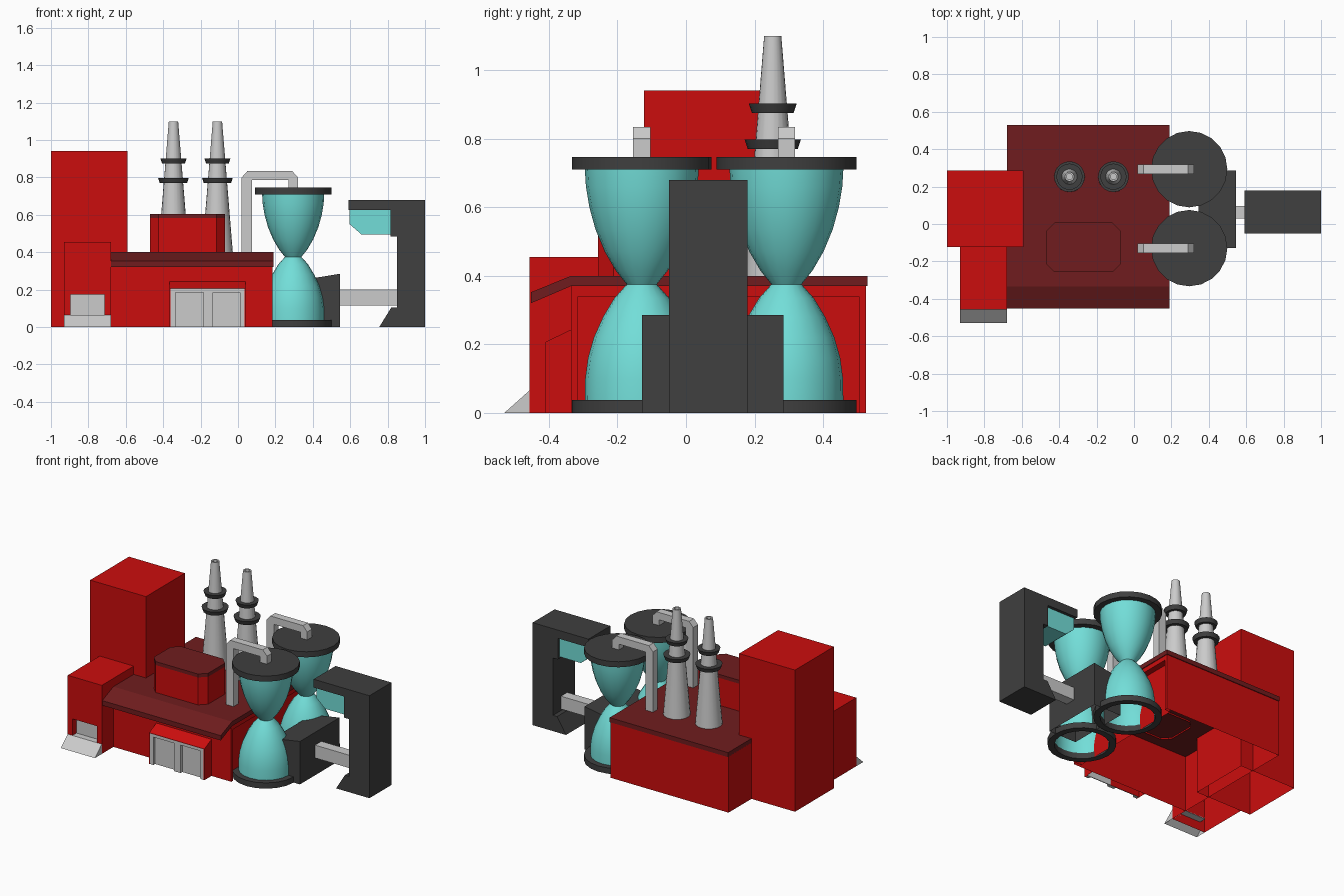
import bpy, bmesh, math
from mathutils import Vector

if "Cube" in bpy.data.objects:
    bpy.data.objects.remove(bpy.data.objects["Cube"])


def material(name, col):
    m = bpy.data.materials.new(name)
    m.diffuse_color = (*col, 1)
    m.use_nodes = True
    m.node_tree.nodes["Principled BSDF"].inputs["Base Color"].default_value = m.diffuse_color
    return m


RED = material("red", (0.6, 0.004, 0.004))
MAROON = material("maroon", (0.16, 0.012, 0.013))
DARK = material("dark_grey", (0.05, 0.05, 0.05))
TEAL = material("teal", (0.17, 0.73, 0.69))


def finish(name, bm, mat, bottomless=False):
    bmesh.ops.recalc_face_normals(bm, faces=bm.faces)
    if bottomless:
        open_bottom(bm)
    me = bpy.data.meshes.new(name)
    bm.to_mesh(me)
    bm.free()
    ob = bpy.data.objects.new(name, me)
    bpy.context.collection.objects.link(ob)
    if mat:
        me.materials.append(mat)
    return ob


def open_bottom(bm):
    low = min(v.co.z for v in bm.verts)
    faces = [f for f in bm.faces if all(v.co.z < low + 1e-4 for v in f.verts)]
    bmesh.ops.delete(bm, geom=faces, context='FACES')


def prism(name, pts, axis, a, b, mat=None, bottomless=False):
    """Extrude a 2D outline along an axis from a to b."""
    place = {'x': lambda p, t: (t, p[0], p[1]),
             'y': lambda p, t: (p[0], t, p[1]),
             'z': lambda p, t: (p[0], p[1], t)}[axis]
    bm = bmesh.new()
    f = bm.faces.new([bm.verts.new(place(p, a)) for p in pts])
    ext = bmesh.ops.extrude_face_region(bm, geom=[f], use_keep_orig=True)
    vs = [g for g in ext['geom'] if isinstance(g, bmesh.types.BMVert)]
    bmesh.ops.translate(bm, verts=vs, vec=Vector(place((0, 0), b - a)))
    return finish(name, bm, mat, bottomless)


def box(name, x0, x1, y0, y1, z0, z1, mat=None, bottomless=False):
    return prism(name, [(x0, y0), (x1, y0), (x1, y1), (x0, y1)], 'z', z0, z1, mat, bottomless)


def lathe(name, prof, x, y, sides, mat=None, closed=False):
    """Spin (radius, z) points; radius 0 ends become poles."""
    bm = bmesh.new()
    vs = [bm.verts.new((r, 0, z)) for r, z in prof]
    edges = [bm.edges.new(p) for p in zip(vs, vs[1:])]
    if closed:
        edges.append(bm.edges.new((vs[-1], vs[0])))
    bmesh.ops.spin(bm, geom=vs + edges, cent=(0, 0, 0), axis=(0, 0, 1),
                   angle=2 * math.pi, steps=sides, use_duplicate=False)
    bmesh.ops.remove_doubles(bm, verts=bm.verts, dist=1e-5)
    bmesh.ops.translate(bm, verts=bm.verts, vec=(x, y, 0))
    ob = finish(name, bm, mat)
    bpy.ops.object.select_all(action='DESELECT')
    bpy.context.view_layer.objects.active = ob
    ob.select_set(True)
    bpy.ops.object.shade_smooth_by_angle(angle=math.radians(35))
    return ob


def carve(ob, *bounds):
    """Cut a box recess, then open the underside."""
    cutter = box("cutter", *bounds)
    cutter.hide_render = True
    mod = ob.modifiers.new("recess", 'BOOLEAN')
    mod.operation, mod.object, mod.solver = 'DIFFERENCE', cutter, 'EXACT'
    bpy.context.view_layer.objects.active = ob
    bpy.ops.object.modifier_apply(modifier=mod.name)
    bpy.data.objects.remove(cutter)
    bm = bmesh.new()
    bm.from_mesh(ob.data)
    open_bottom(bm)
    bm.to_mesh(ob.data)
    bm.free()


# main hall: open shell with a recessed panel on the right end
hall = box("main_hall", -0.68, 0.185, -0.335, 0.525, 0, 0.375, RED)
carve(hall, 0.145, 0.3, -0.315, 0.505, -0.1, 0.34)
prism("hall_roof", [(0.53, 0.40), (-0.335, 0.40), (-0.452, 0.352), (-0.452, 0.32),
                    (-0.335, 0.37), (0.53, 0.37)], 'x', -0.68, 0.19, MAROON)

# tower and side annex
box("tower", -1, -0.59, -0.122, 0.285, 0, 0.94, RED, True)
annex = box("annex", -0.93, -0.68, -0.457, -0.122, 0, 0.455, RED)
carve(annex, -0.895, -0.715, -0.6, -0.41, 0.06, 0.175)
box("annex_door", -0.895, -0.715, -0.415, -0.41, 0.06, 0.175)
box("annex_sill", -0.895, -0.715, -0.457, -0.41, 0.058, 0.065)
prism("ramp", [(-0.53, 0), (-0.457, 0.065), (-0.457, 0)], 'x', -0.93, -0.68, None, True)

# front entrance with hooded double door
porch = prism("entrance_porch", [(-0.41, 0), (-0.41, 0.207), (-0.335, 0.243), (-0.335, 0)],
              'x', -0.365, 0.04, RED)
carve(porch, -0.36, 0.035, -0.5, -0.385, -0.1, 0.205)
box("door_lintel", -0.36, 0.035, -0.408, -0.385, 0.185, 0.205)
for i, (a, b) in enumerate([(-0.36, -0.335), (-0.185, -0.135), (0.01, 0.035)]):
    box(f"door_post_{i}", a, b, -0.408, -0.385, 0, 0.185)
for i, (a, b) in enumerate([(-0.335, -0.185), (-0.135, 0.01)]):
    box(f"door_panel_{i}", a, b, -0.39, -0.385, 0, 0.185)

# chamfered roof house
x0, x1, y0, y1, cx, cy = -0.47, -0.07, -0.257, 0.008, 0.045, 0.045
octagon = [(x0 + cx, y0), (x1 - cx, y0), (x1, y0 + cy), (x1, y1 - cy),
           (x1 - cx, y1), (x0 + cx, y1), (x0, y1 - cy), (x0, y0 + cy)]
prism("roof_house", octagon, 'z', 0.36, 0.582, RED, True)
prism("roof_house_cap", octagon, 'z', 0.582, 0.605, MAROON)

# chimneys with flared collars
for i, x in enumerate((-0.345, -0.11)):
    lathe(f"chimney_{i}", [(0.083, 0.39), (0.025, 1.10), (0.016, 1.10), (0.016, 1.04), (0, 1.04)],
          x, 0.253, 20)
    for j, (z, r, inner) in enumerate([(0.77, 0.082, 0.048), (0.875, 0.07, 0.04)]):
        lathe(f"chimney_{i}_collar_{j}", [(inner, z), (r - 0.009, z), (r, z + 0.027), (inner, z + 0.027)],
              x, 0.253, 20, DARK, True)

# hourglass tanks with feed pipes
glass = [(0.166, 0.03), (0.165, 0.1), (0.157, 0.16), (0.14, 0.22), (0.113, 0.28), (0.08, 0.335),
         (0.044, 0.375), (0.076, 0.415), (0.108, 0.47), (0.135, 0.535), (0.153, 0.6),
         (0.163, 0.66), (0.166, 0.71)]
pipe = [(0.02, 0.39), (0.02, 0.80), (0.05, 0.834), (0.29, 0.834), (0.32, 0.80), (0.32, 0.74),
        (0.27, 0.74), (0.27, 0.785), (0.075, 0.785), (0.075, 0.39)]
for i, y in enumerate((-0.129, 0.293)):
    lathe(f"tank_{i}_glass", glass, 0.295, y, 20, TEAL)
    lathe(f"tank_{i}_base", [(0.164, 0), (0.204, 0), (0.204, 0.038), (0.164, 0.038)],
          0.295, y, 20, DARK, True)
    lathe(f"tank_{i}_cap", [(0, 0.71), (0.204, 0.71), (0.204, 0.747), (0, 0.747)],
          0.295, y, 20, DARK)
    prism(f"feed_pipe_{i}", pipe, 'y', y - 0.025, y + 0.025)

# pump block, linking beam and loading arm
prism("pump_block", [(0.345, 0), (0.545, 0), (0.545, 0.285), (0.345, 0.252)],
      'y', -0.129, 0.285, DARK, True)
box("link_beam", 0.54, 0.86, 0.03, 0.097, 0.115, 0.2)
prism("loading_arm", [(0.59, 0.68), (1, 0.68), (1, 0), (0.755, 0), (0.82, 0.105), (0.85, 0.105),
                      (0.85, 0.485), (0.815, 0.485), (0.815, 0.625), (0.59, 0.625)],
      'y', -0.05, 0.18, DARK)
prism("arm_window", [(0.597, 0.63), (0.597, 0.55), (0.66, 0.495), (0.82, 0.495), (0.82, 0.63)],
      'y', -0.03, 0.16, TEAL)
